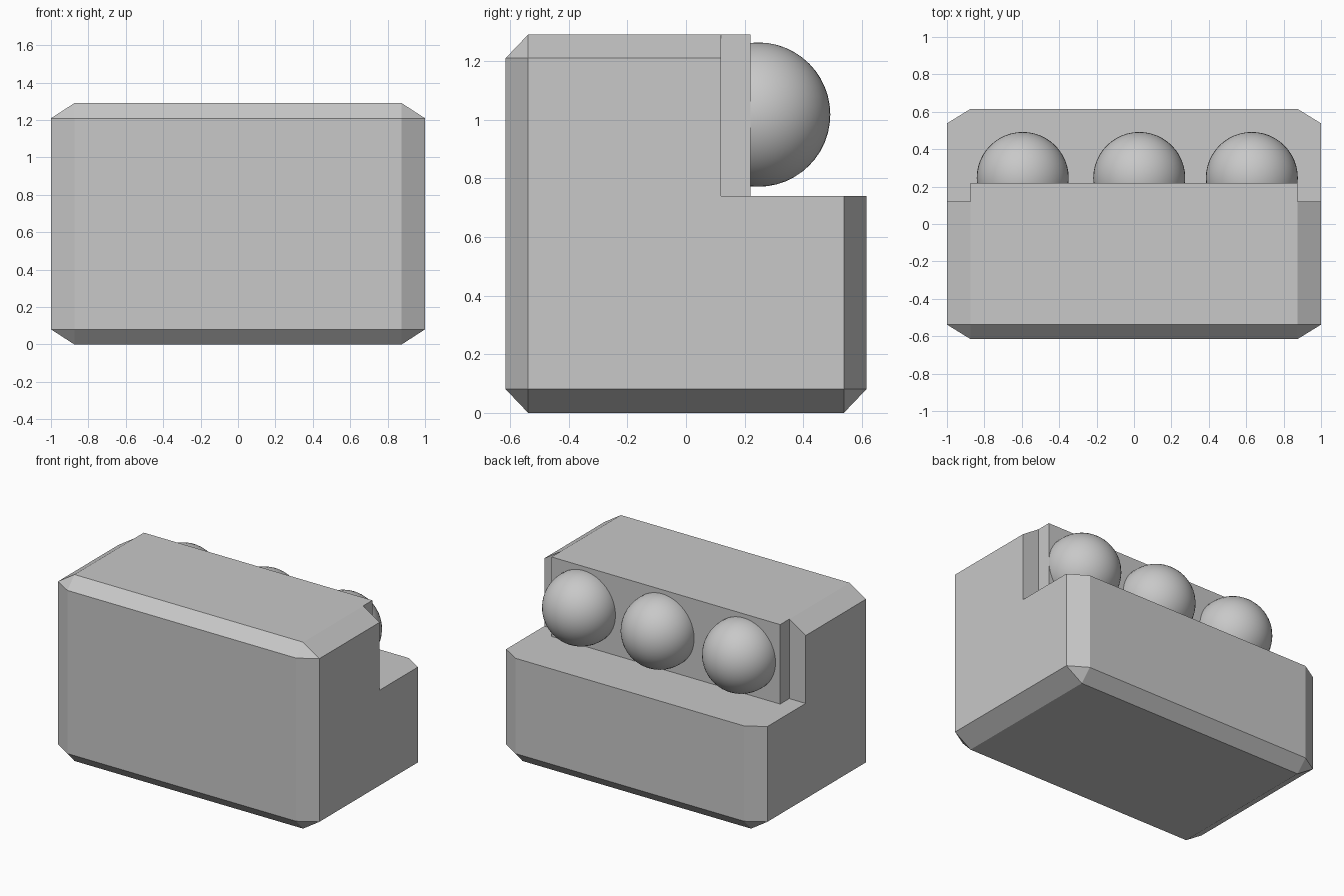
import bpy
import bmesh
from mathutils import Vector

default = bpy.data.objects.get("Cube")
if default:
    bpy.data.objects.remove(default, do_unlink=True)

# Single grey colour
GREY = (0.58, 0.58, 0.58, 1.0)
grey = bpy.data.materials.new("plain_grey")
grey.use_nodes = True
grey.diffuse_color = GREY
grey.node_tree.nodes["Principled BSDF"].inputs["Base Color"].default_value = GREY


def add_object(name, bm):
    mesh = bpy.data.meshes.new(name)
    bm.to_mesh(mesh)
    bm.free()
    mesh.materials.append(grey)
    obj = bpy.data.objects.new(name, mesh)
    bpy.context.collection.objects.link(obj)
    return obj


def box(name, low, high, chamfer=0.0):
    """Box between two corners; the chamfer stretches with the box."""
    low, high = Vector(low), Vector(high)
    bm = bmesh.new()
    bmesh.ops.create_cube(bm, size=2)
    if chamfer:
        bmesh.ops.bevel(bm, geom=bm.edges[:], offset=chamfer, segments=1,
                        affect='EDGES', profile=0.5)
    bmesh.ops.scale(bm, vec=(high - low) / 2, verts=bm.verts)
    bmesh.ops.translate(bm, vec=(high + low) / 2, verts=bm.verts)
    return add_object(name, bm)


WIDTH, DEPTH, HEIGHT = 1.0, 0.615, 1.29
STEP_Y, STEP_Z = 0.12, 0.74

# Chamfered body with a step cut from the upper back
body = box("body", (-WIDTH, -DEPTH, 0), (WIDTH, DEPTH, HEIGHT), 0.125)
cutter = box("step_cutter", (-2, STEP_Y, STEP_Z), (2, 2, 2))
cutter.hide_render = True
cut = body.modifiers.new("step", 'BOOLEAN')
cut.operation = 'DIFFERENCE'
cut.solver = 'EXACT'
cut.object = cutter
bpy.context.view_layer.objects.active = body
bpy.ops.object.modifier_apply(modifier=cut.name)
bpy.data.objects.remove(cutter, do_unlink=True)

# Raised panel on the upright of the step
box("back_panel", (-0.875, STEP_Y, STEP_Z), (0.875, 0.22, HEIGHT))

# Row of three balls sunk halfway into the panel
for side, x in (("right", -0.595), ("middle", 0.028), ("left", 0.63)):
    bm = bmesh.new()
    bmesh.ops.create_uvsphere(bm, u_segments=48, v_segments=24, radius=0.246)
    bmesh.ops.translate(bm, vec=(x, 0.246, 1.017), verts=bm.verts)
    for face in bm.faces:
        face.smooth = True
    add_object(side + "_ball", bm)
